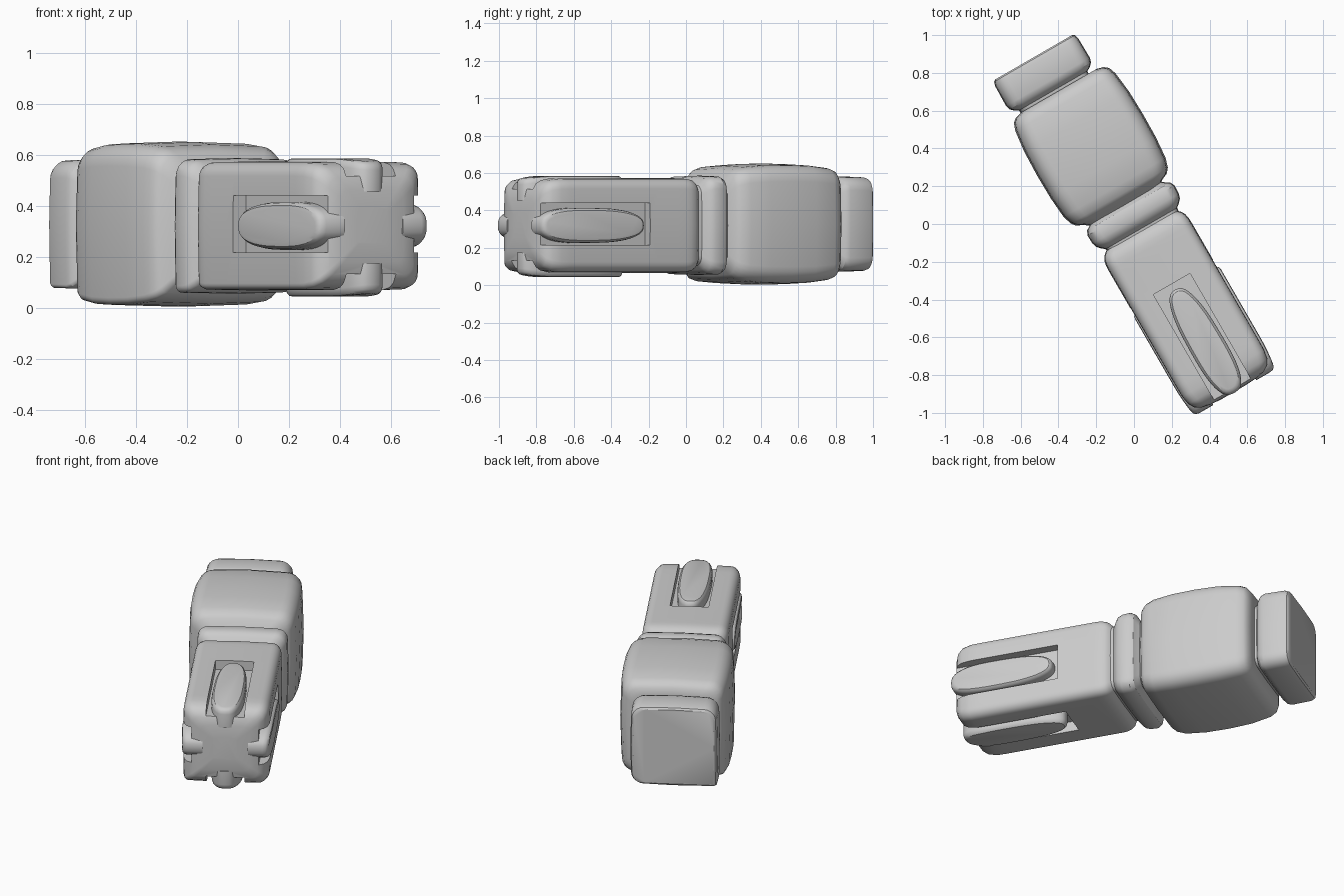
import bpy, bmesh
from math import cos, sin, pi, radians, copysign
from mathutils import Vector

if "Cube" in bpy.data.objects:
    bpy.data.objects.remove(bpy.data.objects["Cube"])

ZC = 0.327            # height of the long axis
TURN = radians(-60)   # the long axis lies diagonally on the ground


def smooth(ob, angle=32):
    bpy.ops.object.select_all(action='DESELECT')
    ob.select_set(True)
    bpy.context.view_layer.objects.active = ob
    bpy.ops.object.shade_smooth_by_angle(angle=radians(angle))


def finish(name, bm):
    bmesh.ops.recalc_face_normals(bm, faces=bm.faces)
    mesh = bpy.data.meshes.new(name)
    bm.to_mesh(mesh)
    bm.free()
    ob = bpy.data.objects.new(name, mesh)
    bpy.context.collection.objects.link(ob)
    ob.rotation_euler.z = TURN
    smooth(ob)
    return ob


def section(h, bulge, soft, hard):
    """Rounded square; the lower left corner is tighter than the others."""
    pts = []
    for k, (sy, sz) in enumerate([(1, 1), (-1, 1), (-1, -1), (1, -1)]):
        r = h * (hard if k == 2 else soft)
        for i in range(6):
            a = k * pi / 2 + i * pi / 10
            pts.append((sy * (h - r) + r * cos(a), sz * (h - r) + r * sin(a)))
        a = (k + 1) * pi / 2
        pts.append(((h + bulge) * cos(a), (h + bulge) * sin(a)))
    return pts


def bridge(bm, rings):
    n = len(rings[0])
    for a, b in zip(rings, rings[1:]):
        for i in range(n):
            j = (i + 1) % n
            bm.faces.new((a[i], a[j], b[j], b[i]))
    bm.faces.new(rings[0])
    bm.faces.new(rings[-1])


def loft(name, profile, ty, dz=0, bulge=0.004, soft=0.25, hard=0.1):
    bm = bmesh.new()
    rings = [[bm.verts.new((s, ty + y, ZC + dz + z)) for y, z in section(h, bulge, soft, hard)]
             for s, h in profile]
    bridge(bm, rings)
    return finish(name, bm)


# Rear end cap and its recessed neck
loft("end_cap", [(-1.03, .232), (-1.022, .243), (-1.0, .25), (-.88, .252), (-.855, .245),
                 (-.835, .225), (-.825, .205), (-.78, .20)], -.018, soft=.28, hard=.06)
# Large swollen body
loft("body", [(-.81, .225), (-.80, .262), (-.78, .285), (-.74, .299), (-.62, .313), (-.48, .317),
              (-.34, .315), (-.22, .305), (-.17, .29), (-.145, .27), (-.13, .235), (-.11, .21)],
     .008, bulge=.007, soft=.28, hard=.09)
# Collar ring between body and front housing
loft("collar", [(-.13, .20), (-.11, .225), (-.095, .25), (-.07, .262), (-.02, .26),
                (.005, .252), (.022, .236), (.04, .215), (.08, .21)], .022, dz=-.007)
# Front housing with domed tip; extra rings keep the slot walls clean
shell = [(.05, .21), (.07, .232), (.09, .243), (.12, .249), (.15, .25)]
shell += [(.2 + .06 * i, .25) for i in range(12)]
shell += [(.92, .249), (.97, .24), (1.0, .222), (1.02, .19), (1.03, .14), (1.035, .07)]
housing = loft("front_housing", shell, .014, dz=-.007, soft=.22)


def box(bm, x, y, z):
    for v in bmesh.ops.create_cube(bm, size=1)["verts"]:
        v.co = Vector([(a[0] + a[1]) / 2 + c * (a[1] - a[0]) for a, c in zip((x, y, z), v.co)])


# Slots cut in the four sides of the housing
bm = bmesh.new()
W, D0, D1 = .112, .195, .40
for sg in (-1, 1):
    lo, hi = sorted((sg * D0, sg * D1))
    box(bm, (.375, 1.2), (.014 - W, .014 + W), (ZC + lo - .007, ZC + hi))
    box(bm, (.375, 1.2), (.014 + lo, .014 + hi), (ZC - W, ZC + W))
cutter = finish("slot_cutter", bm)
cutter.hide_render = True
bpy.context.view_layer.update()
mod = housing.modifiers.new("slots", 'BOOLEAN')
mod.operation = 'DIFFERENCE'
mod.solver = 'EXACT'
mod.object = cutter
smooth(housing)
bpy.ops.object.modifier_apply(modifier=mod.name)
bpy.data.objects.remove(cutter)
smooth(housing, 28)


# One raised oval finger lying in each slot
def finger(name, k, extra):
    bm = bmesh.new()
    rings = []
    for height, inset in ((.15, 0), (.235, 0), (.252, .004), (.262, .014), (.265, .03)):
        ring = []
        for i in range(40):
            a = 2 * pi * i / 40
            c, s = cos(a), sin(a)
            x = .725 + copysign(abs(c) ** .75, c) * (.315 - inset)
            w = copysign(abs(s) ** .75, s) * (.094 - inset) * (1 + .08 * c)
            r = height + extra - .015 * max(0, (x - .85) / .18) ** 2
            q = k * pi / 2
            ring.append(bm.verts.new((x, .014 + r * cos(q) - w * sin(q),
                                      ZC - .007 + r * sin(q) + w * cos(q))))
        rings.append(ring)
    bridge(bm, rings)
    finish(name, bm)


for k, (side, extra) in enumerate((("right", 0), ("top", 0), ("left", -.004), ("bottom", .012))):
    finger("finger_" + side, k, extra)
